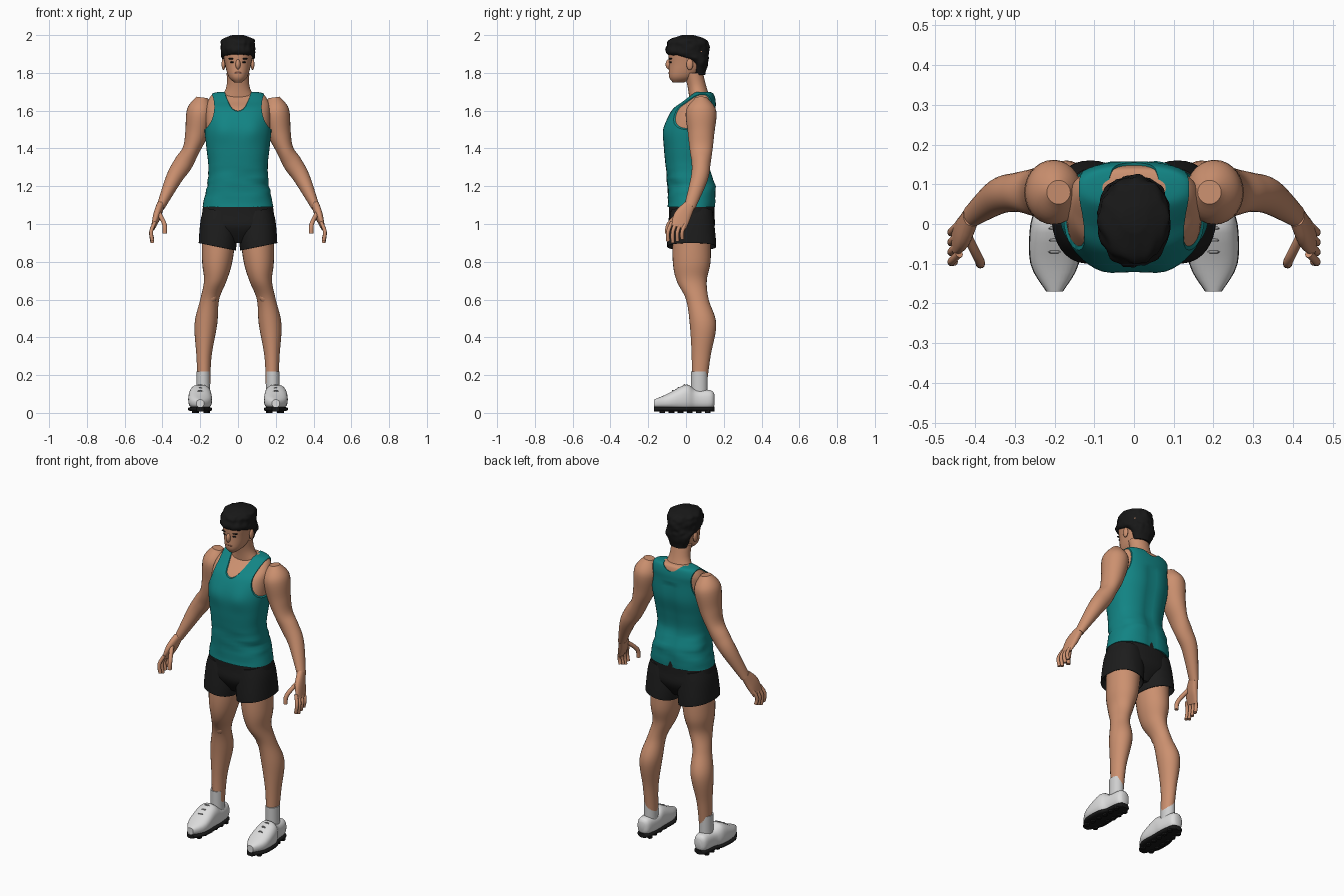
import bpy, bmesh, math
from mathutils import Vector, noise

old = bpy.data.objects.get("Cube")
if old:
    bpy.data.objects.remove(old, do_unlink=True)

parts = []
UP, BACK = Vector((0, 0, 1)), Vector((0, 1, 0))


def material(name, colour):
    mat = bpy.data.materials.new(name)
    mat.use_nodes = True
    mat.diffuse_color = (*colour, 1)
    shader = mat.node_tree.nodes["Principled BSDF"]
    shader.inputs["Base Color"].default_value = (*colour, 1)
    shader.inputs["Roughness"].default_value = .8
    return mat


skin = material("skin", (.6, .28, .16))
lip = material("lip", (.42, .16, .1))
teal = material("teal cloth", (.006, .23, .23))
black = material("black cloth", (.012,) * 3)
hair_black = material("hair black", (.009,) * 3)
white = material("shoe white", (.72,) * 3)
sock_grey = material("sock grey", (.62,) * 3)
lace_grey = material("lace grey", (.3,) * 3)


def finish(name, bm, mat):
    bmesh.ops.recalc_face_normals(bm, faces=bm.faces)
    mesh = bpy.data.meshes.new(name)
    bm.to_mesh(mesh)
    bm.free()
    mesh.materials.append(mat)
    obj = bpy.data.objects.new(name, mesh)
    bpy.context.collection.objects.link(obj)
    parts.append(obj)
    return obj


def smooth_rows(rows, steps):
    """Catmull-Rom interpolation through (x, y, z, width, depth) rows."""
    points = [Vector(row) for row in rows]
    padded = [points[0], *points, points[-1]]
    result = []
    for before, start, end, after in zip(padded, padded[1:], padded[2:], padded[3:]):
        for k in range(steps):
            t = k / steps
            bend = before * 2 - start * 5 + end * 4 - after
            twist = start * 3 - before - end * 3 + after
            result.append(start + ((end - before) * t + bend * t ** 2 + twist * t ** 3) / 2)
    return result + [points[-1]]


def signed_power(value, power):
    return math.copysign(abs(value) ** power, value)


def loft(name, rows, mat, axis=None, side=1, square=2, sides=28, steps=4, grow=0, warp=None):
    """Skin superellipse rings along a path, with capped ends."""
    bm = bmesh.new()
    rows = smooth_rows(rows, steps)
    last = len(rows) - 1
    rings = []
    for i, row in enumerate(rows):
        centre = Vector(row[:3])
        path = Vector(rows[min(i + 1, last)][:3]) - Vector(rows[max(i - 1, 0)][:3])
        tangent = Vector(axis or path).normalized()
        across = BACK if abs(tangent.x) > .9 else Vector((1, 0, 0))
        across = (across - tangent * across.dot(tangent)).normalized()
        depth = tangent.cross(across)
        ring = []
        for k in range(sides):
            angle = math.tau * k / sides
            point = centre + across * signed_power(math.cos(angle), 2 / square) * (row[3] + grow)
            point += depth * signed_power(math.sin(angle), 2 / square) * (row[4] + grow)
            if warp:
                point = warp(point, centre)
            ring.append(bm.verts.new((point.x * side, point.y, point.z)))
        rings.append(ring)
    for low, high in zip(rings, rings[1:]):
        for k in range(sides):
            bm.faces.new((low[k - 1], low[k], high[k], high[k - 1]))
    bm.faces.new(rings[0])
    bm.faces.new(rings[-1])
    return finish(name, bm, mat)


def column(name, rows, mat, **options):
    """Upright loft on the centre line from (y, z, width, depth) rows."""
    return loft(name, [(0, *row) for row in rows], mat, axis=UP, **options)


def tube(name, points, radius, mat, side):
    return loft(name, [(*point, radius, radius) for point in points], mat, side=side, sides=12)


def ball(name, centre, radii, mat):
    bm = bmesh.new()
    bmesh.ops.create_uvsphere(bm, u_segments=16, v_segments=10, radius=1)
    bmesh.ops.scale(bm, vec=radii, verts=bm.verts)
    bmesh.ops.translate(bm, vec=centre, verts=bm.verts)
    return finish(name, bm, mat)


def cut(obj, cutter):
    modifier = obj.modifiers.new("cut", "BOOLEAN")
    modifier.operation, modifier.solver, modifier.object = "DIFFERENCE", "EXACT", cutter
    bpy.context.view_layer.objects.active = obj
    bpy.ops.object.modifier_apply(modifier=modifier.name)
    parts.remove(cutter)
    bpy.data.objects.remove(cutter, do_unlink=True)


# Torso and vest share one form: chest bulge, spine groove, folds at the waist
def torso_warp(point, centre):
    if point.y < centre.y:
        across, height = (abs(point.x) - .08) / .05, (point.z - 1.5) / .06
        point.y -= .01 * math.exp(-across ** 2 - height ** 2)
    elif point.z < 1.6:
        point.y -= .01 * math.exp(-(point.x / .03) ** 2)
    fold = max(0, 1 - abs(point.z - 1.2) / .13)
    ripple = noise.noise(Vector((point.x * 9, point.y * 9, point.z * 30)))
    return point + (point - centre) * fold * ripple * .07


torso_rows = [(.03, 1.09, .18, .12), (.03, 1.2, .16, .12), (.01, 1.3, .15, .11),
              (.01, 1.4, .16, .12), (.02, 1.5, .17, .13), (.04, 1.6, .17, .11),
              (.07, 1.65, .16, .08), (.09, 1.69, .13, .05), (.09, 1.7, .08, .03)]
torso_style = dict(square=2.4, sides=48, steps=6, warp=torso_warp)
column("torso", torso_rows, skin, **torso_style)
vest = column("vest", torso_rows, teal, grow=.007, **torso_style)
cut(vest, loft("neck_cutter", [(0, -.3, 1.71, .09, .18), (0, .3, 1.87, .09, .16)],
               teal, BACK, sides=40, steps=1))
for side in (1, -1):
    cut(vest, loft("arm_cutter", [(.25, y, 1.62, .125, .15) for y in (-.3, .4)],
                   teal, BACK, side, sides=40, steps=1))

# Neck and head
column("neck", [(.08, 1.64, .11, .06), (.06, 1.72, .063, .05), (.04, 1.8, .06, .05)], skin)
column("head", [(-.04, 1.75, .02, .03), (-.02, 1.78, .05, .07), (.01, 1.85, .07, .1),
                (.01, 1.93, .08, .1), (.01, 1.98, .04, .05)], skin, square=2.2)
ball("nose", (0, -.09, 1.845), (.013, .018, .027), skin)
ball("mouth", (0, -.085, 1.8), (.022, .008, .006), lip)


# Short hair with clumped strands
def hair_warp(point, centre):
    clump = noise.noise(Vector((point.x * 45, point.y * 30, point.z * 40)))
    return point + (point - centre) * clump * .08


column("hair", [(.07, 1.79, .05, .03), (.07, 1.86, .08, .05), (.01, 1.9, .09, .11),
                (.01, 1.95, .09, .11), (.01, 1.98, .08, .09), (.01, 2, .03, .03)],
       hair_black, sides=64, steps=6, warp=hair_warp)

# Seat of the shorts
column("shorts_seat", [(.03, .9, .05, .07), (.03, .98, .18, .12), (.03, 1.05, .19, .12),
                       (.03, 1.12, .18, .12)], black, square=2.3, sides=40)

arm_rows = [(.19, .08, 1.67, .03, .03), (.2, .08, 1.6, .07, .08), (.22, .08, 1.48, .06, .07),
            (.25, .08, 1.39, .045, .06), (.29, .08, 1.32, .05, .05), (.34, .07, 1.24, .043, .045),
            (.41, .02, 1.09, .022, .03)]
palm_rows = [(.41, .02, 1.1, .02, .03), (.43, -.02, 1.04, .02, .045), (.45, -.04, .98, .01, .04)]
leg_rows = [(.1, .03, .95, .09, .1), (.11, .03, .8, .08, .1), (.12, .03, .7, .06, .08),
            (.15, .06, .6, .05, .06), (.17, .09, .47, .06, .07), (.18, .08, .3, .04, .05),
            (.18, .07, .15, .033, .04)]
shorts_rows = [(.11, .03, .92, .09, .11), (.11, .03, .88, .1, .13), (.1, .03, 1, .1, .12),
               (.1, .03, 1.07, .08, .11)]
shoe_rows = [(.2, -.17, .05, .02, .02), (.2, -.1, .06, .06, .04), (.2, 0, .08, .06, .07),
             (.19, .05, .07, .05, .055), (.19, .13, .07, .04, .05), (.19, .15, .07, .02, .03)]

for side, tag in ((1, "left_"), (-1, "right_")):
    # Ear, eye and eyebrow
    ball(tag + "ear", (side * .077, .02, 1.845), (.01, .018, .03), skin)
    ball(tag + "eye", (side * .03, -.08, 1.857), (.012, .008, .005), hair_black)
    ball(tag + "eyebrow", (side * .033, -.08, 1.875), (.02, .009, .004), hair_black)

    # Arm, palm, spread fingers and thumb
    loft(tag + "arm", arm_rows, skin, side=side, steps=6)
    loft(tag + "palm", palm_rows, skin, side=side, square=2.4)
    for finger in range(4):
        y = finger * .025 - .075
        tip = .9 + .01 * abs(finger - 1)
        tube(tag + "finger", [(.44, y, 1.01), (.46, y - .02, .96), (.453, y - .02, tip)],
             .01, skin, side)
    tube(tag + "thumb", [(.42, -.03, 1.06), (.39, -.09, 1), (.387, -.1, .95)], .012, skin, side)

    # Bare leg and the shorts leg with a hollow, slanted hem
    loft(tag + "leg", leg_rows, skin, UP, side, steps=6)
    ball(tag + "kneecap", (side * .14, .015, .62), (.028, .018, .035), skin)
    loft(tag + "shorts_leg", shorts_rows, black, (-.2, 0, 1), side, square=2.3, sides=40)

    # Sock and running shoe; the sole follows the shoe outline
    loft(tag + "sock", [(.184, .07, z, .037, .044) for z in (.08, .22)], sock_grey, UP, side)
    loft(tag + "shoe", shoe_rows, white, BACK, side, square=2.5)
    sole_rows = [(x, y, .02, width, .012) for x, y, z, width, height in shoe_rows]
    loft(tag + "sole", sole_rows, hair_black, BACK, side, square=3, grow=.001)
    for stud in range(6):
        for offset in (-.03, .03):
            spot = (.2 + offset - stud * .002, stud * .048 - .125)
            loft(tag + "stud", [(*spot, z, .013, .015) for z in (0, .015)],
                 hair_black, UP, side, sides=8, steps=1)
    for lace in range(3):
        y, z = lace * .03 - .07, lace * .015 + .118
        tube(tag + "lace", [(.165, y, z - .02), (.2, y, z), (.235, y, z - .02)],
             .004, lace_grey, side)

# Smooth shading with sharp creases kept
bpy.ops.object.select_all(action="DESELECT")
for part in parts:
    part.select_set(True)
bpy.context.view_layer.objects.active = vest
bpy.ops.object.shade_smooth_by_angle(angle=math.radians(40))
